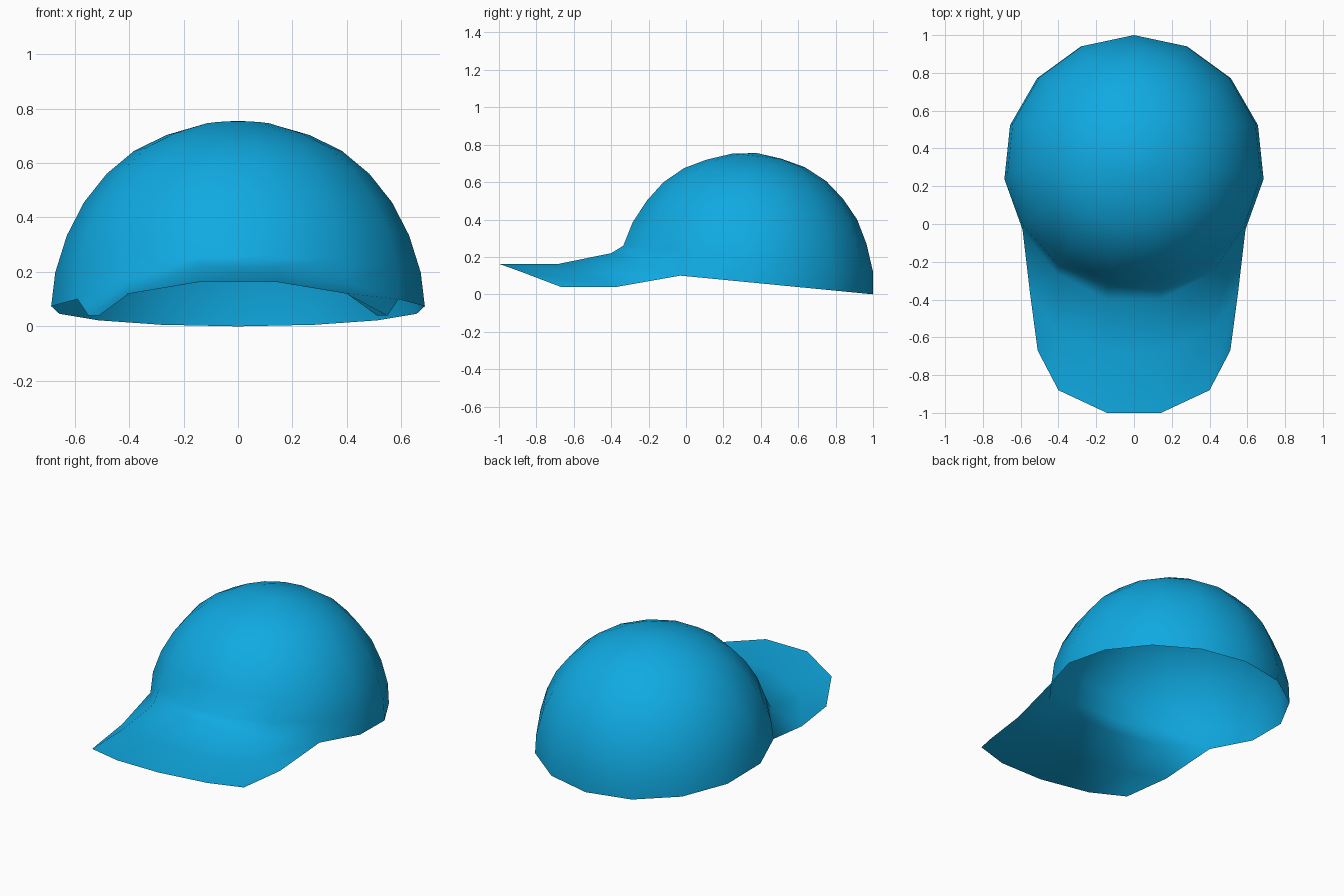
import bpy, bmesh
from math import sin, cos, radians

if "Cube" in bpy.data.objects:
    bpy.data.objects.remove(bpy.data.objects["Cube"])

SEG = 15

# Tilted crown rings: back y, back z, front y, front z
RINGS = [
    (1.0, 0.12, -0.335, 0.26),
    (0.965, 0.27, -0.285, 0.385),
    (0.915, 0.40, -0.21, 0.50),
    (0.84, 0.51, -0.12, 0.60),
    (0.75, 0.605, -0.01, 0.675),
    (0.635, 0.68, 0.11, 0.72),
    (0.51, 0.725, 0.25, 0.753),
]

# Front rim and brim rows, right half: segment index -> point
FRONT_RIM = {5: (0.59, -0.03, 0.10), 6: (0.41, -0.26, 0.16), 7: (0.143, -0.40, 0.22)}
BRIM_ROWS = [
    [(0.55, -0.37, 0.04), (0.41, -0.56, 0.12), (0.143, -0.68, 0.163)],
    [(0.51, -0.67, 0.04), (0.40, -0.88, 0.12), (0.143, -1.0, 0.163)],
]


def mirrored(row):
    return row + [(-x, y, z) for x, y, z in reversed(row)]


def ring_points(yb, zb, yf, zf):
    r = (yb - yf) / (1 + cos(radians(12)))
    pts = []
    for i in range(SEG):
        a = radians(360 / SEG * i)
        y = yb - r + r * cos(a)
        pts.append((r * sin(a), y, zb + (zf - zb) * (yb - y) / (yb - yf)))
    return pts


bm = bmesh.new()

# Lower rim: sloped at the sides and back, lifted into the brim at the front
rim = []
for i in range(SEG):
    a = radians(360 / SEG * i)
    x, y = 0.69 * sin(a), 0.31 + 0.69 * cos(a)
    j = min(i, SEG - i)
    if j in FRONT_RIM:
        px, y, z = FRONT_RIM[j]
        x = px if i == j else -px
    else:
        z = 0.1 * (1 - y) / 1.03
    rim.append((x, y, z))

# Crown
rows = [[bm.verts.new(p) for p in row] for row in [rim] + [ring_points(*r) for r in RINGS]]
for lo, hi in zip(rows, rows[1:]):
    for i in range(SEG):
        k = (i + 1) % SEG
        bm.faces.new((lo[k], lo[i], hi[i], hi[k]))
pole = bm.verts.new((0, 0.38, 0.755))
for i in range(SEG):
    bm.faces.new((rows[-1][(i + 1) % SEG], rows[-1][i], pole))

# Brim, continuing from the front of the rim
brim = [rows[0][5:11]] + [[bm.verts.new(p) for p in mirrored(r)] for r in BRIM_ROWS]
for a, b in zip(brim, brim[1:]):
    for i in range(5):
        bm.faces.new((a[i], a[i + 1], b[i + 1], b[i]))

bmesh.ops.recalc_face_normals(bm, faces=bm.faces)
bm.normal_update()
top = max(bm.faces, key=lambda f: f.calc_center_median().z)
if top.normal.z < 0:
    bmesh.ops.reverse_faces(bm, faces=bm.faces)
for f in bm.faces:
    f.smooth = True

mesh = bpy.data.meshes.new("cap")
bm.to_mesh(mesh)
bm.free()
cap = bpy.data.objects.new("cap", mesh)
bpy.context.collection.objects.link(cap)

# Blue cloth
mat = bpy.data.materials.new("blue_cloth")
mat.diffuse_color = (0.005, 0.40, 0.76, 1)
mat.use_nodes = True
mat.node_tree.nodes["Principled BSDF"].inputs["Base Color"].default_value = mat.diffuse_color
mesh.materials.append(mat)
